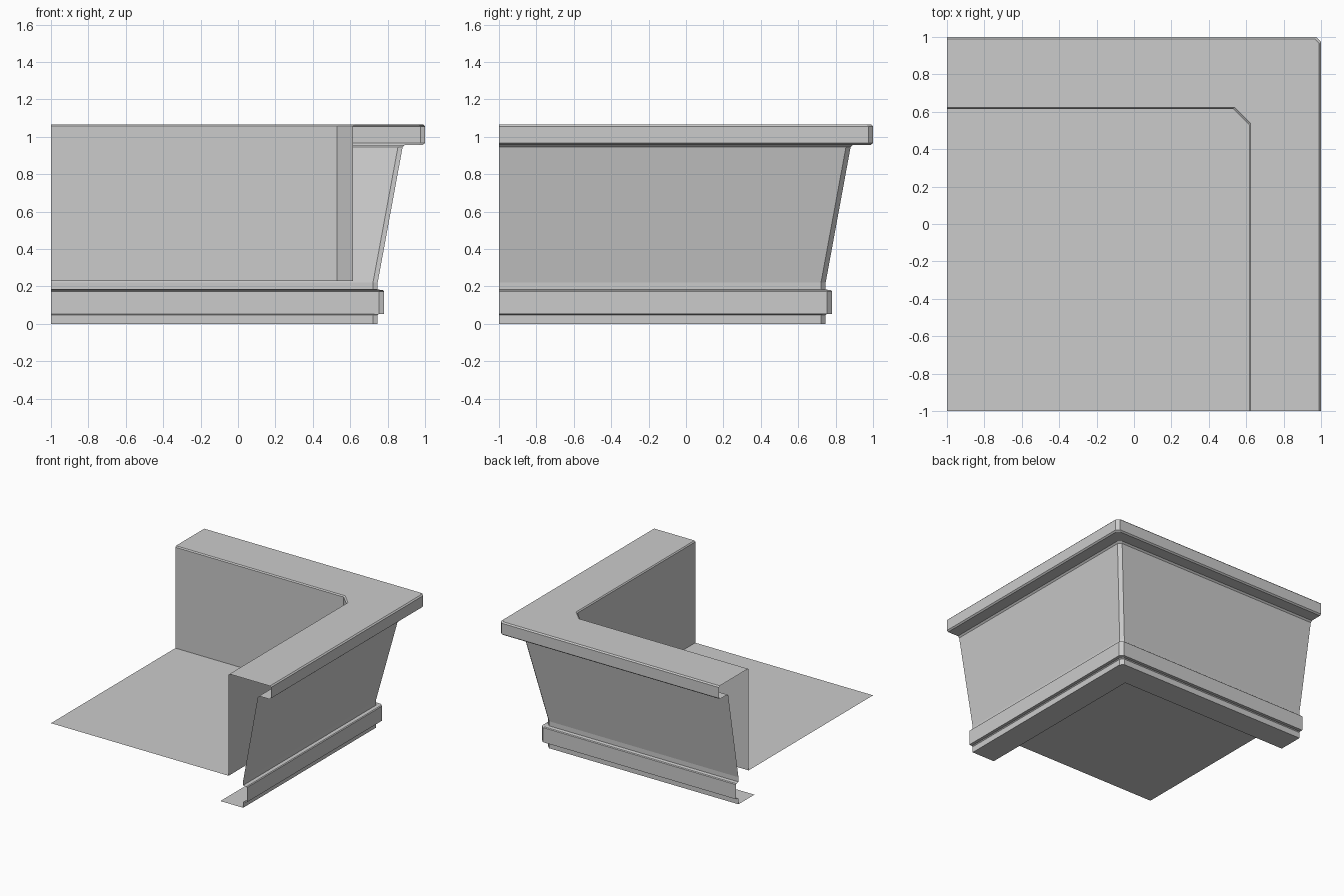
import bpy, bmesh

if "Cube" in bpy.data.objects:
    bpy.data.objects.remove(bpy.data.objects["Cube"])


def path(d, c):
    # L-shaped run around the back right corner, chamfered by c
    return [(-1, d), (d - c, d), (d, d - c), (d, -1)]


def finish(bm, name):
    bmesh.ops.remove_doubles(bm, verts=bm.verts, dist=1e-5)
    mesh = bpy.data.meshes.new(name)
    bm.to_mesh(mesh)
    bm.free()
    bpy.context.collection.objects.link(bpy.data.objects.new(name, mesh))


def sweep(name, profile):
    # profile rows: outward offset, height, corner chamfer
    bm = bmesh.new()
    rows = [[bm.verts.new((x, y, z)) for x, y in path(d, c)] for d, z, c in profile]
    for a, b in zip(rows, rows[1:]):
        for i in range(3):
            bm.faces.new((a[i], b[i], b[i + 1], a[i + 1]))
    finish(bm, name)


C = 0.025    # outer corner chamfer
CI = 0.085   # inner corner chamfer

# bottom flange and base moulding
sweep("base_moulding", [
    (0.54, 0, 0), (0.747, 0, C), (0.747, 0.048, C), (0.755, 0.054, C),
    (0.78, 0.054, C), (0.78, 0.174, C), (0.774, 0.18, C), (0.747, 0.184, C),
    (0.747, 0.222, C)])

# outer wall leaning outwards
sweep("sloped_wall", [(0.747, 0.222, C), (0.88, 0.945, C)])

# coping with projecting lip
sweep("coping", [
    (0.88, 0.945, C), (0.893, 0.957, C), (0.988, 0.957, C), (1.0, 0.967, C),
    (1.0, 1.056, C), (0.99, 1.066, C), (0.623, 1.066, CI), (0.615, 1.057, CI)])

# inner wall
sweep("inner_wall", [(0.615, 1.057, CI), (0.615, 0.228, CI)])

# roof floor inside the corner
bm = bmesh.new()
outline = path(0.615, CI) + [(-1, -1)]
bm.faces.new([bm.verts.new((x, y, 0.228)) for x, y in reversed(outline)])
finish(bm, "roof_floor")
